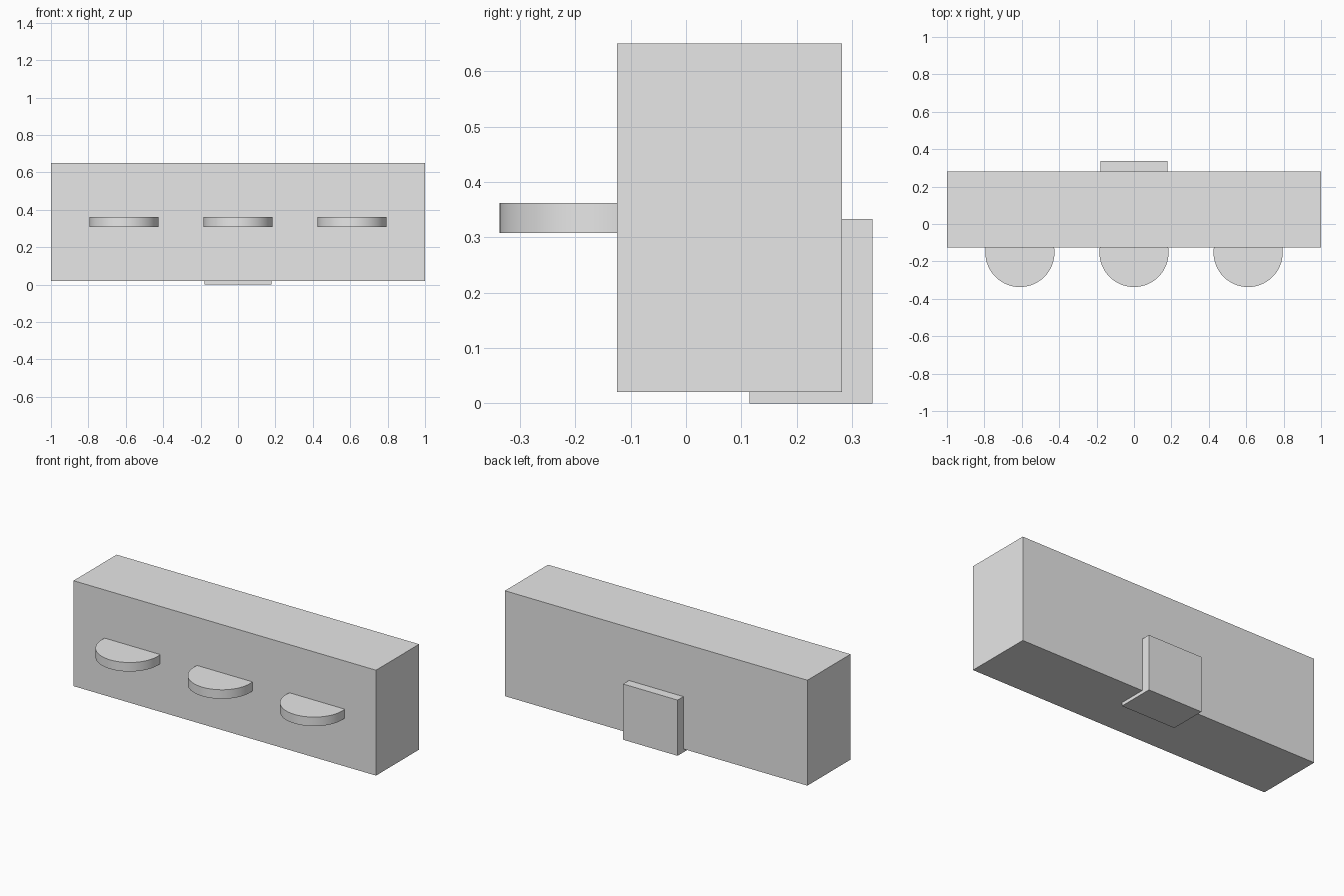
import bpy
import math

cube = bpy.data.objects.get("Cube")
if cube:
    bpy.data.objects.remove(cube, do_unlink=True)

# Single light grey material
grey = bpy.data.materials.new("light_grey")
grey.use_nodes = True
grey.diffuse_color = (0.8, 0.8, 0.8, 1)
grey.node_tree.nodes["Principled BSDF"].inputs["Base Color"].default_value = (0.8, 0.8, 0.8, 1)


def finish(name):
    obj = bpy.context.object
    obj.name = name
    obj.data.materials.append(grey)
    bpy.ops.object.transform_apply(location=False, rotation=False, scale=True)
    return obj


def box(name, low, high):
    centre = [(a + b) / 2 for a, b in zip(low, high)]
    bpy.ops.mesh.primitive_cube_add(size=1, location=centre)
    bpy.context.object.scale = [b - a for a, b in zip(low, high)]
    return finish(name)


# Long main block
box("main_block", (-1, -0.125, 0.02), (1, 0.282, 0.65))

# Small block set into the lower back edge
box("back_block", (-0.18, 0.115, 0), (0.18, 0.337, 0.333))

# Three round shelves, partly sunk into the front face
for name, x in (("right_disc", -0.61), ("middle_disc", 0), ("left_disc", 0.61)):
    bpy.ops.mesh.primitive_cylinder_add(vertices=64, radius=0.185, depth=0.054,
                                        location=(x, -0.152, 0.335))
    finish(name)
    bpy.ops.object.shade_smooth_by_angle(angle=math.radians(30))
